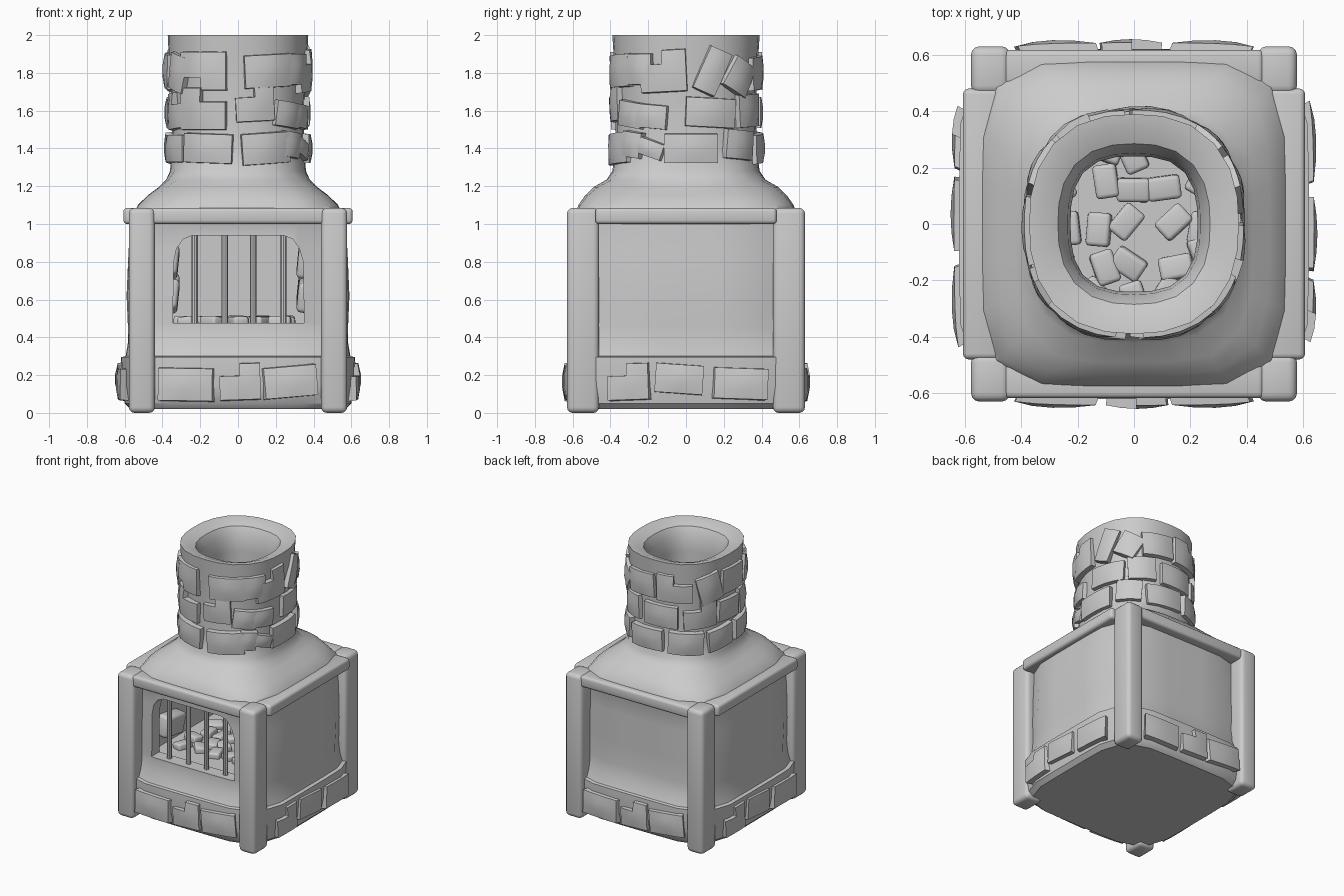
import bpy, bmesh, random
from math import sin, cos, pi, atan, radians
from mathutils import Matrix, Vector

if "Cube" in bpy.data.objects:
    bpy.data.objects.remove(bpy.data.objects["Cube"])

random.seed(4)


def finish(name, bm, angle=35):
    """Turn a bmesh into a smooth object whose steep edges stay sharp."""
    bmesh.ops.recalc_face_normals(bm, faces=bm.faces)
    me = bpy.data.meshes.new(name)
    bm.to_mesh(me)
    bm.free()
    me.shade_smooth()
    me.set_sharp_from_angle(angle=radians(angle))
    ob = bpy.data.objects.new(name, me)
    bpy.context.collection.objects.link(ob)
    return ob


def radius(a, b, e, t):
    """Radius of a rounded-square outline in direction t."""
    return (abs(cos(t) / a) ** e + abs(sin(t) / b) ** e) ** (-1 / e)


def loft(name, rings, closed=False, n=24):
    """Skin rounded-square rings (a, b, z, exponent)."""
    bm = bmesh.new()
    loops = []
    for a, b, z, e in rings:
        ts = [2 * pi * i / n for i in range(n)]
        loops.append([bm.verts.new((radius(a, b, e, t) * cos(t), radius(a, b, e, t) * sin(t), z)) for t in ts])
    pairs = list(zip(loops, loops[1:]))
    if closed:
        pairs.append((loops[-1], loops[0]))
    else:
        bm.faces.new(loops[0])
        bm.faces.new(loops[-1])
    for lo, hi in pairs:
        for i in range(n):
            j = (i + 1) % n
            bm.faces.new((lo[i], lo[j], hi[j], hi[i]))
    return finish(name, bm)


def block(name, lo, hi, bevel=0.0, rot=None):
    """Box between two corners, optionally rounded and turned about its centre."""
    lo, hi = Vector(lo), Vector(hi)
    bm = bmesh.new()
    bmesh.ops.create_cube(bm, size=1, matrix=Matrix.Diagonal((hi - lo).to_4d()))
    if bevel:
        bmesh.ops.bevel(bm, geom=bm.edges[:], offset=bevel, segments=3, profile=0.5, affect='EDGES')
    m = Matrix.Translation((lo + hi) / 2)
    if rot:
        m = m @ rot
    bm.transform(m)
    return finish(name, bm, 50)


def stone(name, outline, phi, t0, z0, w, h, roll=0, notch=None, reach=0.38, out=0.035):
    """Brick wrapped on a rounded-square wall; notch removes one corner."""
    bm = bmesh.new()
    bmesh.ops.create_grid(bm, x_segments=4, y_segments=3, size=0.5)
    if notch:
        sx, sy = notch
        gone = [f for f in bm.faces
                if f.calc_center_median().x * sx > 0 and f.calc_center_median().y * sy > 0.2]
        bmesh.ops.delete(bm, geom=gone, context='FACES')
    ext = bmesh.ops.extrude_face_region(bm, geom=bm.faces[:], use_keep_orig=True)
    for v in [g for g in ext['geom'] if isinstance(g, bmesh.types.BMVert)]:
        v.co.z = 1 - 0.45 * max(abs(v.co.x), abs(v.co.y)) * 2
        v.co.x *= 0.95
        v.co.y *= 0.95
    c, s = cos(radians(roll)), sin(radians(roll))
    for v in bm.verts:
        x, y = v.co.x * w, v.co.y * h
        u, k = x * c - y * s, x * s + y * c
        t = radians(phi) + atan((t0 + u) / reach)
        r = radius(*outline, t) + (v.co.z * out if v.co.z > 0 else -0.03)
        v.co = (r * cos(t), r * sin(t), z0 + k)
    return finish(name, bm)


# Firebox body with a flared, bulging base
body = loft("firebox_body", [
    (.57, .57, .02, 6), (.60, .60, .05, 6), (.615, .62, .15, 6), (.62, .615, .295, 6),
    (.595, .595, .30, 6), (.583, .565, .37, 6), (.583, .55, .46, 6), (.59, .55, .62, 6),
    (.58, .55, .85, 6), (.57, .55, 1.0, 6), (.57, .58, 1.075, 6)])

# Hollow out the fire chamber, the arched mouth and the flue hole
bm = bmesh.new()
arch = [(-.345, .475), (.35, .475), (.345, .80), (.325, .87), (.29, .92), (.24, .94),
        (-.24, .94), (-.29, .92), (-.325, .87), (-.34, .80)]
face = bm.faces.new([bm.verts.new((x, -.8, z)) for x, z in arch])
ext = bmesh.ops.extrude_face_region(bm, geom=[face], use_keep_orig=True)
for g in ext['geom']:
    if isinstance(g, bmesh.types.BMVert):
        g.co.y = -.3
cutters = [block("chamber_cutter", (-.40, -.45, .47), (.40, .45, 1.0)),
           finish("mouth_cutter", bm),
           loft("flue_cutter", [(.225, .24, .9, 2.8), (.225, .24, 1.2, 2.8)])]
for cut in cutters:
    mod = body.modifiers.new("cut", 'BOOLEAN')
    mod.operation, mod.solver, mod.object = 'DIFFERENCE', 'EXACT', cut
    cut.hide_render = True
deps = bpy.context.evaluated_depsgraph_get()
hollow = bpy.data.meshes.new_from_object(body.evaluated_get(deps))
body.modifiers.clear()
body.data = hollow
hollow.shade_smooth()
hollow.set_sharp_from_angle(angle=radians(35))
for cut in cutters:
    bpy.data.objects.remove(cut)

# Hood and hollow chimney in one skin, outside up and inside down
loft("hood_and_chimney", [
    (.545, .58, 1.07, 5.4), (.53, .57, 1.10, 5), (.48, .535, 1.15, 4.5), (.42, .49, 1.195, 4),
    (.38, .42, 1.235, 3.2), (.36, .39, 1.28, 2.6), (.35, .375, 1.40, 2.4), (.35, .37, 1.65, 2.4),
    (.365, .38, 1.85, 2.4), (.372, .39, 2.0, 2.4), (.33, .35, 1.995, 2.4), (.27, .285, 1.97, 2.5),
    (.235, .25, 1.91, 2.7), (.225, .24, 1.80, 2.8), (.225, .24, 1.07, 2.8)], closed=True)

# Corner posts
for sx in (-1, 1):
    for sy in (-1, 1):
        x, y = sorted((sx * .44, sx * .578)), sorted((sy * .46, sy * .63))
        block("corner_post", (x[0], y[0], 0), (x[1], y[1], 1.085), .03)

# Top beams
for s in (-1, 1):
    y, x = sorted((s * .49, s * .618)), sorted((s * .47, s * .607))
    block("cross_beam", (-.46, y[0], 1.0), (.46, y[1], 1.085), .02)
    block("side_beam", (x[0], -.48, 1.0), (x[1], .48, 1.085), .02)

# Grate bars
for x in (-.23, -.07, .08, .24):
    bm = bmesh.new()
    bmesh.ops.create_cone(bm, cap_ends=True, segments=10, radius1=.018, radius2=.018, depth=.52,
                          matrix=Matrix.Translation((x, -.49, .71)))
    finish("grate_bar", bm)

# Base stones: (offset along side, z, width, height, roll, notch)
front_row = [(-.275, .15, .30, .18, -1, None), (.01, .165, .22, .20, 2, (-1, 1)), (.275, .165, .29, .17, 5, None)]
side_row = [(-.305, .165, .23, .20, 2, (-1, 1)), (-.035, .18, .26, .16, -4, None), (.29, .155, .30, .17, -2, None)]
for phi, row in ((-90, front_row), (90, front_row), (0, side_row), (180, side_row)):
    for t, z, w, h, roll, notch in row:
        stone("base_stone", (.615, .62, 6), phi, t, z, w, h, roll, notch, reach=.62, out=.042)

# Chimney stones: (direction, z, width, height, roll, notch), front is -90
top_row = [(-118, 1.81, .27, .21, 0, (-1, -1)), (-66, 1.81, .27, .18, 3, None), (-38, 1.82, .15, .17, 0, None),
           (-18, 1.81, .26, .23, 3, (-1, 1)), (21, 1.81, .13, .25, -24, None), (45, 1.78, .16, .18, -30, None),
           (75, 1.80, .24, .18, 4, None), (113, 1.81, .26, .21, 0, (1, 1)), (150, 1.80, .18, .22, 14, None),
           (183, 1.81, .26, .19, -3, None), (217, 1.80, .15, .20, -15, None)]
mid_row = [(-119, 1.61, .28, .23, 0, (1, 1)), (-77, 1.64, .21, .20, 3, (-1, 1)), (-48, 1.58, .17, .14, -8, None),
           (-30, 1.57, .20, .13, -5, None), (20, 1.59, .29, .16, -3, None), (58, 1.60, .20, .18, 3, None),
           (98, 1.59, .27, .17, 0, None), (140, 1.61, .25, .21, 2, (-1, 1)), (178, 1.59, .24, .16, -4, None),
           (211, 1.60, .19, .20, 5, (1, 1))]
low_row = [(-114, 1.40, .28, .16, -2, None), (-68, 1.40, .27, .17, 4, None), (-45, 1.42, .12, .14, -8, None),
           (-29, 1.40, .15, .09, -20, None), (4, 1.40, .31, .16, 0, None), (45, 1.42, .18, .16, -5, None),
           (82, 1.40, .28, .16, 3, None), (125, 1.40, .25, .17, -3, None), (165, 1.40, .24, .16, 4, None),
           (207, 1.40, .26, .15, 0, None)]
for outline, row in (((.37, .385, 2.4), top_row), ((.36, .38, 2.4), mid_row), ((.365, .39, 2.4), low_row)):
    for phi, z, w, h, roll, notch in row:
        stone("chimney_stone", outline, phi, 0, z, w, h, roll, notch)

# Loose stones on the chamber floor
for ix in range(-2, 3):
    for iy in range(-2, 3):
        x = ix * .125 + random.uniform(-.03, .03)
        y = iy * .13 + random.uniform(-.03, .03)
        turn = Matrix.Rotation(random.uniform(0, pi), 4, 'Z') @ Matrix.Rotation(random.uniform(-.2, .2), 4, 'X')
        block("floor_stone", (x - .06, y - .042, .455), (x + .06, y + .042, .51), .015, turn)

# Stones on the chamber side walls
for s in (-1, 1):
    for y, z in ((-.28, .62), (-.05, .80), (.20, .65)):
        x = sorted((s * .315, s * .42))
        block("wall_stone", (x[0], y - .11, z - .08), (x[1], y + .11, z + .08), .025,
              Matrix.Rotation(s * .15, 4, 'X') @ Matrix.Rotation(.1, 4, 'Y'))
